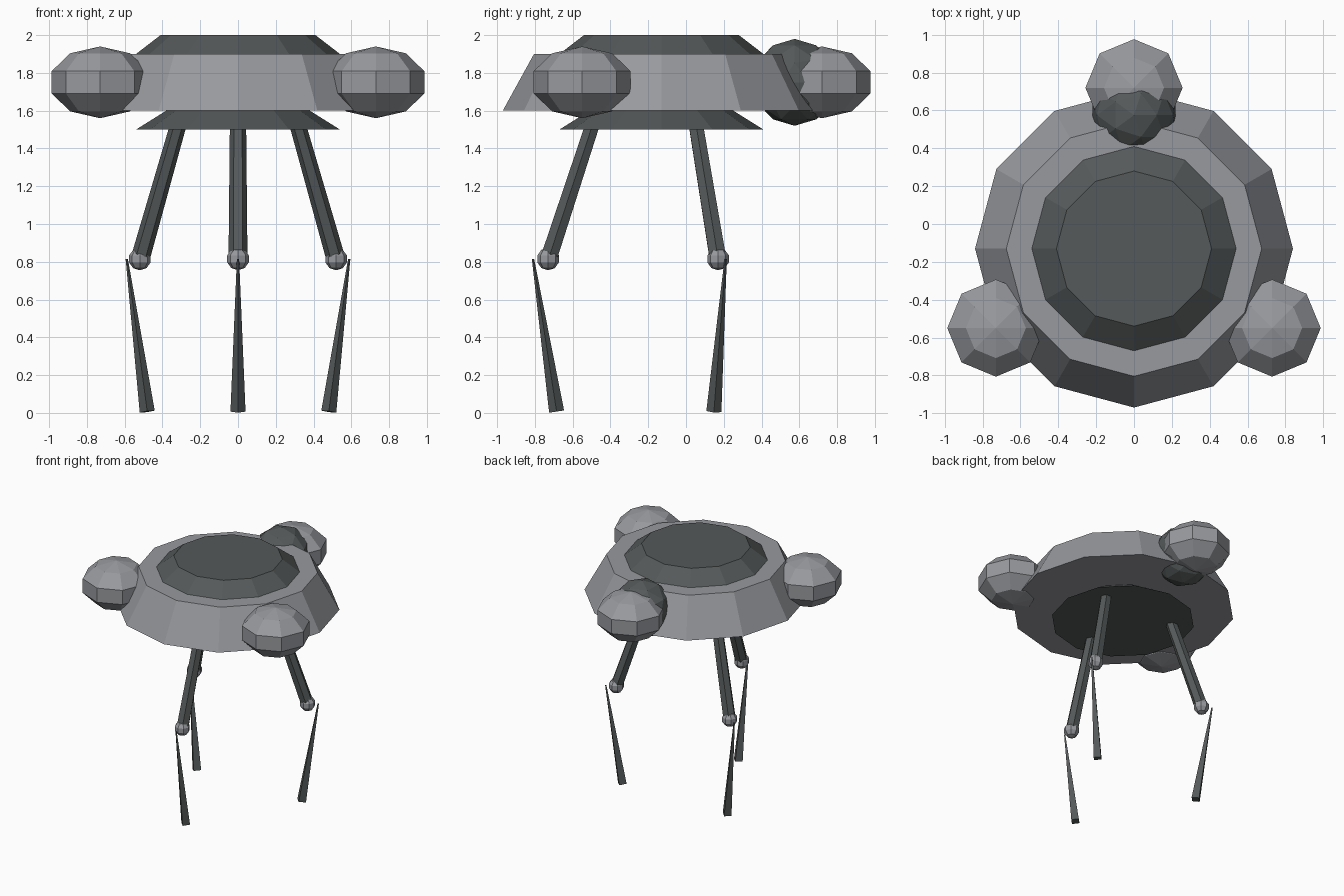
import bpy, bmesh
from math import radians, cos, sin
from mathutils import Matrix, Vector

cube = bpy.data.objects.get("Cube")
if cube:
    bpy.data.objects.remove(cube, do_unlink=True)

CENTRE_Y = -0.13


def make_material(name, rgb):
    m = bpy.data.materials.new(name)
    m.use_nodes = True
    m.diffuse_color = (*rgb, 1)
    m.node_tree.nodes["Principled BSDF"].inputs["Base Color"].default_value = (*rgb, 1)
    return m


light = make_material("light grey metal", (0.31, 0.32, 0.34))
dark = make_material("dark grey metal", (0.09, 0.1, 0.1))


def finish(name, bm, material):
    mesh = bpy.data.meshes.new(name)
    bm.to_mesh(mesh)
    bm.free()
    mesh.materials.append(material)
    obj = bpy.data.objects.new(name, mesh)
    bpy.context.collection.objects.link(obj)
    return obj


def tapered(name, start, end, r_start, r_end, sides, material, spin=0):
    """Closed, flat sided cone section running between two points."""
    start, end = Vector(start), Vector(end)
    axis = end - start
    bm = bmesh.new()
    bmesh.ops.create_cone(bm, cap_ends=True, segments=sides,
                          radius1=r_start, radius2=r_end, depth=axis.length)
    up = Vector((0, 0, 1))
    turn = up.rotation_difference(axis).to_matrix().to_4x4()
    place = Matrix.Translation((start + end) / 2) @ turn @ Matrix.Rotation(radians(spin), 4, 'Z')
    bm.transform(place)
    return finish(name, bm, material)


def ball(name, centre, radius, height, material):
    """Eight sided faceted ball with a straight band at its waist."""
    bm = bmesh.new()
    bmesh.ops.create_uvsphere(bm, u_segments=8, v_segments=5, radius=1)
    bm.transform(Matrix.Translation(centre) @ Matrix.Diagonal((radius, radius, height, 1)))
    return finish(name, bm, material)


def around(radius, angle, z):
    a = radians(angle)
    return (radius * cos(a), CENTRE_Y + radius * sin(a), z)


# Saucer body with a dark cap and a dark flared base
for part, z0, z1, r0, r1, mat in (
        ("body", 1.6, 1.9, 0.84, 0.675, light),
        ("top_cap", 1.9, 2.0, 0.54, 0.41, dark),
        ("base_plate", 1.5, 1.6, 0.54, 0.38, dark)):
    tapered(part, (0, CENTRE_Y, z0), (0, CENTRE_Y, z1), r0, r1, 12, mat)

# Three outer pods
for part, x, y in (("left_pod", 0.73, -0.55), ("right_pod", -0.73, -0.55), ("rear_pod", 0, 0.72)):
    ball(part, (x, y, 1.75), 0.27, 0.19, light)

# Dark ball joining the rear pod to the body
bm = bmesh.new()
bmesh.ops.create_icosphere(bm, subdivisions=2, radius=0.23)
bm.transform(Matrix.Translation((0, 0.575, 1.75)))
finish("rear_pod_mount", bm, dark)

# Three legs: thigh, knee and shin that widens towards the foot
for side, angle in (("front", -90), ("left", 30), ("right", 150)):
    tapered(side + "_thigh", around(0.59, angle, 0.84), around(0.36, angle, 1.54),
            0.05, 0.043, 6, dark, 30)
    ball(side + "_knee", around(0.6, angle, 0.815), 0.06, 0.06, light)
    tapered(side + "_shin", around(0.555, angle, 0.007), around(0.68, angle, 0.815),
            0.04, 0.006, 4, dark)
